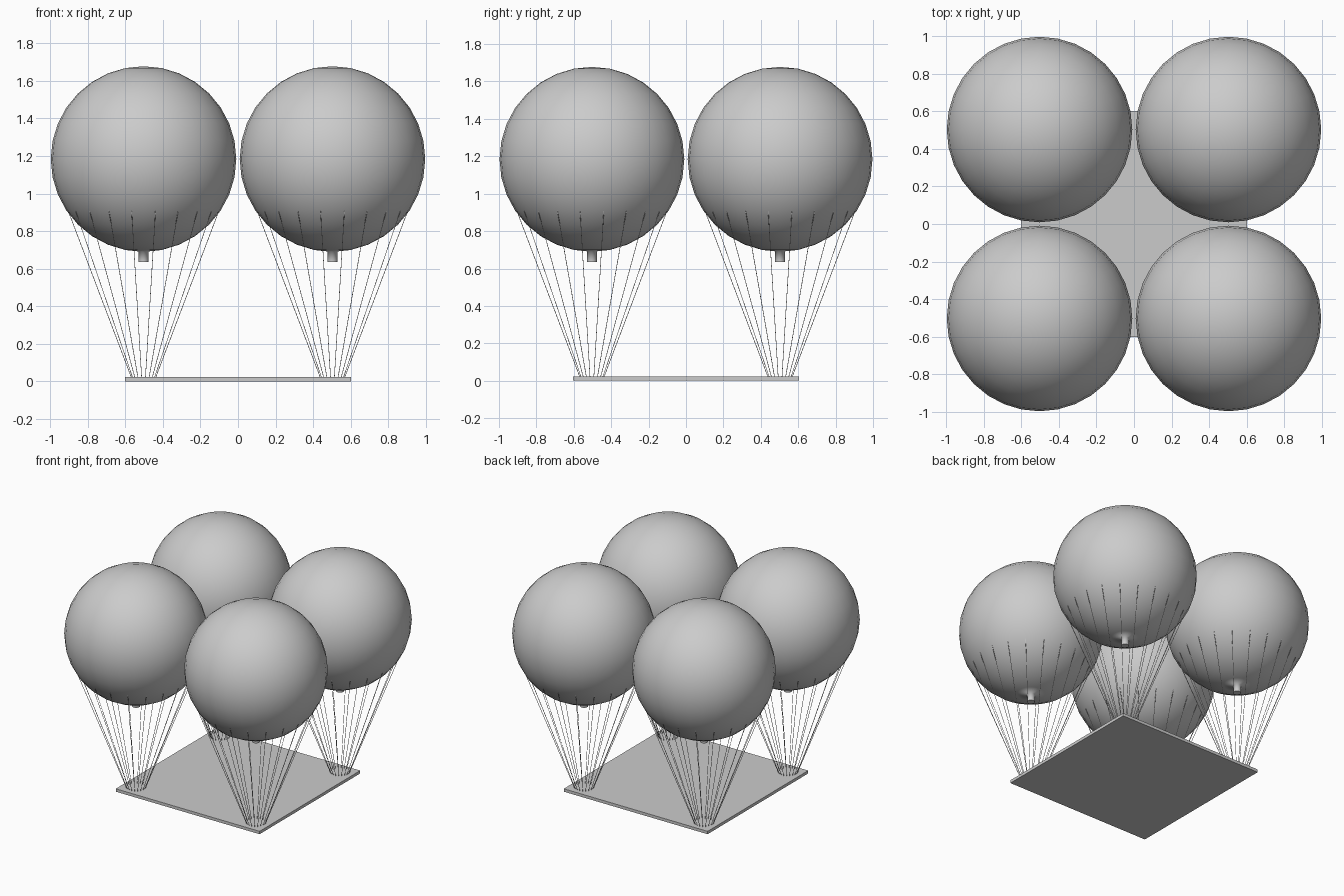
import bpy, bmesh, math
from mathutils import Vector

if "Cube" in bpy.data.objects:
    bpy.data.objects.remove(bpy.data.objects["Cube"])

C = 0.503            # balloon spacing from the centre
R = 0.494            # balloon radius
ZC = 1.184           # balloon centre height
DECK = 0.022         # platform thickness
ROPES = 20

grey = bpy.data.materials.new("plain grey")
grey.diffuse_color = (0.6, 0.6, 0.6, 1)
grey.use_nodes = True
grey.node_tree.nodes["Principled BSDF"].inputs["Base Color"].default_value = grey.diffuse_color


def finish(bm, name, smooth=False, location=(0, 0, 0)):
    bmesh.ops.recalc_face_normals(bm, faces=bm.faces[:])
    me = bpy.data.meshes.new(name)
    bm.to_mesh(me)
    bm.free()
    me.materials.append(grey)
    ob = bpy.data.objects.new(name, me)
    ob.location = location
    bpy.context.collection.objects.link(ob)
    for p in me.polygons:
        p.use_smooth = smooth and len(p.vertices) < 5
    return ob


def make_balloon(name, x, y):
    # lathed profile: sphere, then a short filling neck at the bottom
    prof = [(R * math.sin(a), ZC + R * math.cos(a))
            for a in (math.pi * i / 16 for i in range(16))]
    prof += [(0.027, ZC - R + 0.002), (0.027, 0.636)]
    bm = bmesh.new()
    vs = [bm.verts.new((r, 0, z)) for r, z in prof]
    es = [bm.edges.new(pair) for pair in zip(vs, vs[1:])]
    bmesh.ops.spin(bm, geom=vs + es, cent=(0, 0, 0), axis=(0, 0, 1),
                   angle=2 * math.pi, steps=32)
    bmesh.ops.remove_doubles(bm, verts=bm.verts[:], dist=1e-4)
    rim = [e for e in bm.edges if e.is_boundary]
    bmesh.ops.holes_fill(bm, edges=rim, sides=0)
    finish(bm, name, True, (x, y, 0))


def make_ropes(name, x, y):
    # ring of thin ropes fanning from the platform corner to the balloon
    bm = bmesh.new()
    for i in range(ROPES):
        a = 2 * math.pi * (i + 0.5) / ROPES
        d = Vector((math.cos(a), math.sin(a), 0))
        lo = d * 0.064 + Vector((0, 0, DECK - 0.005))
        hi = d * 0.409 + Vector((0, 0, 0.915))
        axis = hi - lo
        m = axis.to_track_quat('Z', 'Y').to_matrix().to_4x4()
        m.translation = (lo + hi) / 2
        bmesh.ops.create_cone(bm, cap_ends=True, segments=6, radius1=0.0016,
                              radius2=0.0016, depth=axis.length, matrix=m)
    finish(bm, name, True, (x, y, 0))


# square platform
bm = bmesh.new()
bmesh.ops.create_cube(bm, size=1)
bmesh.ops.scale(bm, vec=(1.206, 1.206, DECK), verts=bm.verts[:])
finish(bm, "platform", location=(0, 0, DECK / 2))

# four balloons with their ropes
for sy, depth in ((-1, "front"), (1, "back")):
    for sx, side in ((-1, "left"), (1, "right")):
        make_balloon(f"balloon_{depth}_{side}", sx * C, sy * C)
        make_ropes(f"ropes_{depth}_{side}", sx * C, sy * C)
